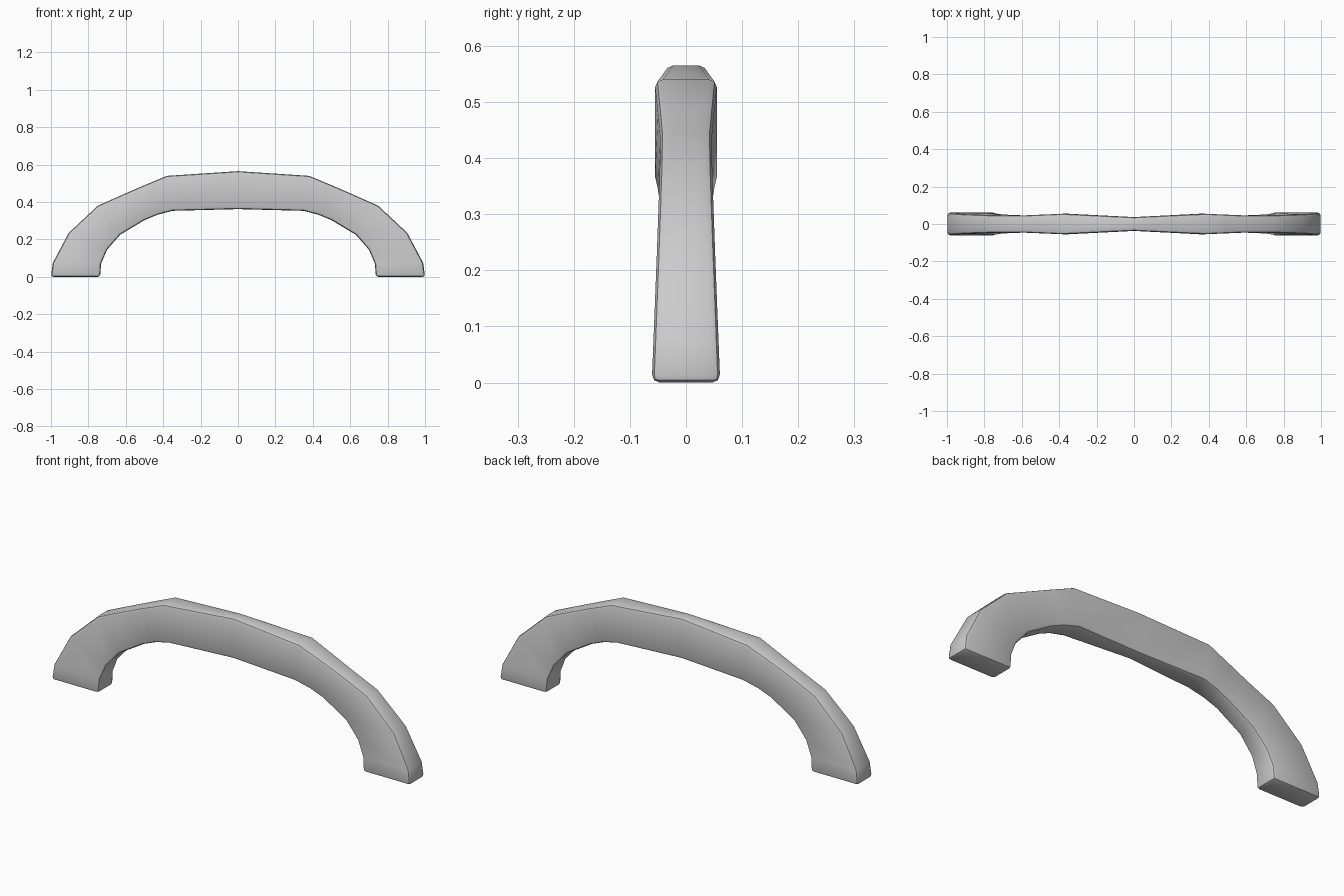
import bpy
import bmesh
import math

cube = bpy.data.objects.get("Cube")
if cube:
    bpy.data.objects.remove(cube, do_unlink=True)

# Half the arch, centre to foot: outer x, outer z, inner x, inner z, half depth
HALF = [
    (0.00, 0.565, 0.00, 0.362, 0.037),
    (0.38, 0.540, 0.35, 0.353, 0.055),
    (0.50, 0.490, 0.43, 0.332, 0.050),
    (0.60, 0.447, 0.50, 0.303, 0.046),
    (0.75, 0.380, 0.63, 0.225, 0.047),
    (0.905, 0.235, 0.70, 0.145, 0.052),
    (0.99, 0.075, 0.732, 0.070, 0.058),
    (1.00, 0.0, 0.737, 0.0, 0.061),
]
mirrored = [(-ox, oz, -ix, iz, d) for ox, oz, ix, iz, d in reversed(HALF[1:])]


def make_handle(stations):
    """Bridge four-sided sections along the arch and cap both feet."""
    bm = bmesh.new()
    rings = []
    for ox, oz, ix, iz, d in stations:
        corners = [(ox, -d, oz), (ox, d, oz), (ix, d, iz), (ix, -d, iz)]
        rings.append([bm.verts.new(c) for c in corners])
    for a, b in zip(rings, rings[1:]):
        for i in range(4):
            j = (i + 1) % 4
            bm.faces.new((a[i], a[j], b[j], b[i]))
    bm.faces.new(rings[0])
    bm.faces.new(rings[-1])
    bmesh.ops.recalc_face_normals(bm, faces=bm.faces)
    mesh = bpy.data.meshes.new("arched_handle")
    bm.to_mesh(mesh)
    bm.free()
    obj = bpy.data.objects.new("arched_handle", mesh)
    bpy.context.collection.objects.link(obj)
    return obj


handle = make_handle(mirrored + HALF)

# Light grey finish
grey = bpy.data.materials.new("light_grey")
grey.use_nodes = True
color = (0.6, 0.6, 0.6, 1)
grey.diffuse_color = color
grey.node_tree.nodes["Principled BSDF"].inputs["Base Color"].default_value = color
handle.data.materials.append(grey)

# Softened long edges and feet
bevel = handle.modifiers.new("edge_bevel", "BEVEL")
bevel.width = 0.014
bevel.segments = 2
bevel.limit_method = "ANGLE"
bevel.angle_limit = math.radians(45)

bpy.ops.object.select_all(action="DESELECT")
handle.select_set(True)
bpy.context.view_layer.objects.active = handle
bpy.ops.object.modifier_apply(modifier=bevel.name)
bpy.ops.object.shade_smooth_by_angle(angle=math.radians(30))
